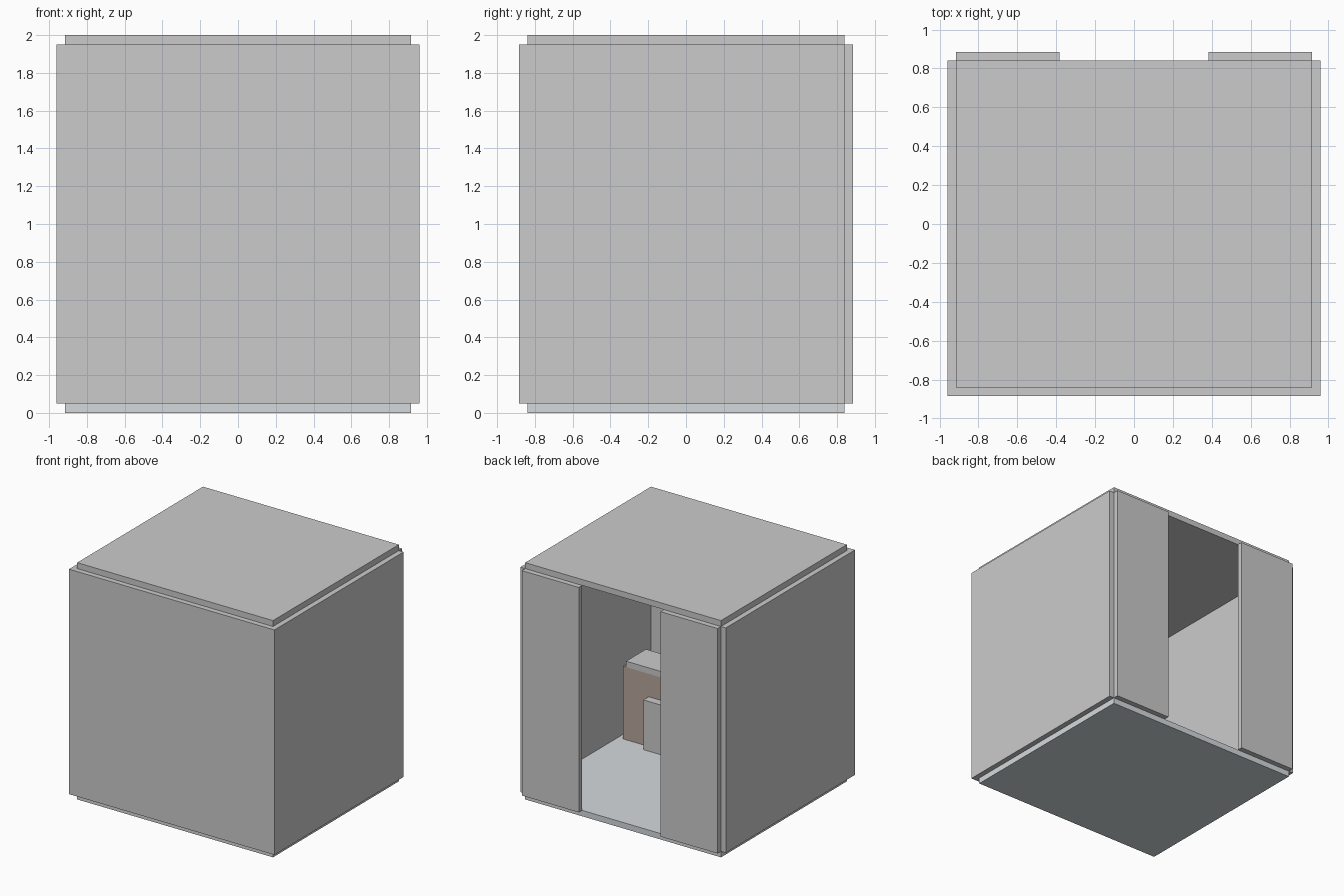
import bpy

if "Cube" in bpy.data.objects:
    bpy.data.objects.remove(bpy.data.objects["Cube"])


def material(name, rgb):
    m = bpy.data.materials.new(name)
    m.diffuse_color = (*rgb, 1)
    m.use_nodes = True
    m.node_tree.nodes["Principled BSDF"].inputs["Base Color"].default_value = m.diffuse_color
    return m


def box(name, x, y, z, mat=None):
    """Box spanning the (min, max) ranges x, y, z."""
    bpy.ops.mesh.primitive_cube_add(size=1, location=[(a + b) / 2 for a, b in (x, y, z)])
    ob = bpy.context.object
    ob.name = name
    ob.scale = [b - a for a, b in (x, y, z)]
    bpy.ops.object.transform_apply(location=False, rotation=False, scale=True)
    if mat:
        ob.data.materials.append(mat)
    return ob


pale = material("pale_floor", (0.66, 0.70, 0.73))
brown = material("brown_panel", (0.47, 0.39, 0.33))
grey = material("mid_grey", (0.58, 0.58, 0.58))

IN_X, OUT_X = 0.915, 0.96
IN_Y, OUT_Y = 0.84, 0.885
WALL_Z = (0.05, 1.95)

# Floor and ceiling slabs, inset from the walls
box("floor", (-IN_X, IN_X), (-IN_Y, IN_Y), (0, 0.05), pale)
box("ceiling", (-IN_X, IN_X), (-IN_Y, IN_Y), (1.95, 2))

# Front wall, side walls and the two panels flanking the rear opening
box("front_wall", (-IN_X, IN_X), (-OUT_Y, -IN_Y), WALL_Z)
for side, s in (("left", -1), ("right", 1)):
    box(side + "_wall", sorted((s * IN_X, s * OUT_X)), (-OUT_Y, IN_Y), WALL_Z)
    box(side + "_rear_panel", sorted((s * 0.382, s * IN_X)), (IN_Y, OUT_Y), WALL_Z)

# Counter inside the room: brown body, grey top, low front panel
box("counter_body", (-0.87, 0.87), (-0.665, -0.40), (0.05, 0.664), brown)
box("counter_top", (-0.84, 0.84), (-0.665, -0.40), (0.664, 0.714), grey)
box("counter_front_panel", (-0.63, 0.63), (-0.40, -0.33), (0.05, 0.47), grey)
